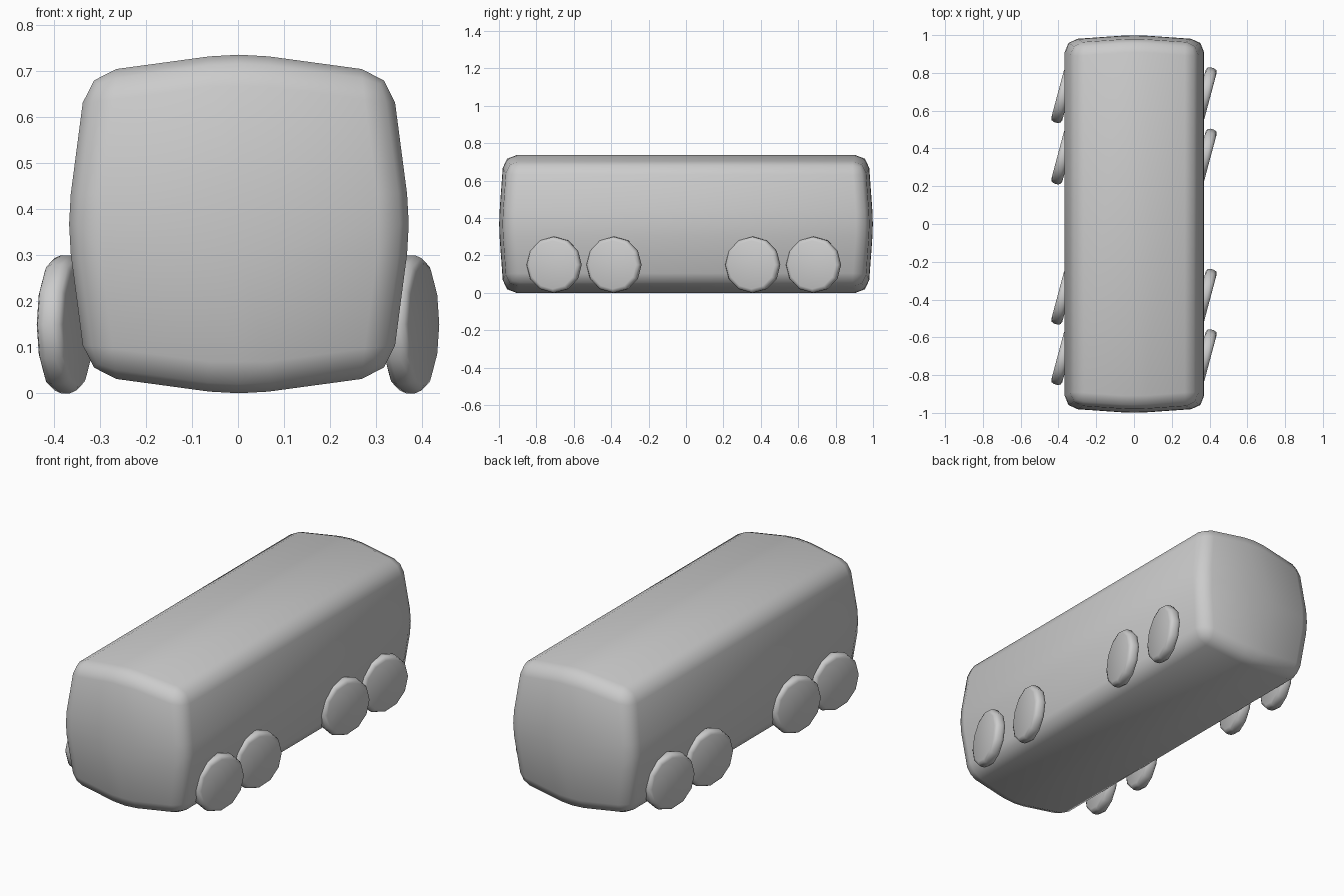
import bpy, bmesh, math

if "Cube" in bpy.data.objects:
    bpy.data.objects.remove(bpy.data.objects["Cube"])


def finish(obj, width, segments):
    # Round the edges and shade smoothly
    mod = obj.modifiers.new("Rounding", "BEVEL")
    mod.width = width
    mod.segments = segments
    mod.limit_method = 'NONE'
    bpy.ops.object.select_all(action='DESELECT')
    obj.select_set(True)
    bpy.context.view_layer.objects.active = obj
    bpy.ops.object.modifier_apply(modifier=mod.name)
    bpy.ops.object.shade_smooth_by_angle(angle=math.radians(55))


def body_point(i, j, k):
    # Each face bulges towards the middle of the box
    x = i * (0.331 + 0.043 * (1 - abs(k)))
    y = j * (0.953 + 0.026 * (1 - abs(k)) + 0.025 * (1 - abs(i)))
    z = 0.368 + k * (0.328 + 0.045 * (1 - abs(i)))
    return (x, y, z)


# Body: pillow-shaped box with a centre loop round its width and height
bm = bmesh.new()
steps = (-1, 0, 1)
v = {(i, j, k): bm.verts.new(body_point(i, j, k))
     for i in steps for j in (-1, 1) for k in steps if (i, j, k)}
for a in (-1, 0):
    for b in (-1, 0):
        for j in (-1, 1):  # front and back
            bm.faces.new([v[a, j, b], v[a + 1, j, b], v[a + 1, j, b + 1], v[a, j, b + 1]])
    for s in (-1, 1):
        bm.faces.new([v[s, -1, a], v[s, 1, a], v[s, 1, a + 1], v[s, -1, a + 1]])  # sides
        bm.faces.new([v[a, -1, s], v[a + 1, -1, s], v[a + 1, 1, s], v[a, 1, s]])  # roof, floor
bmesh.ops.recalc_face_normals(bm, faces=bm.faces)
mesh = bpy.data.meshes.new("body")
bm.to_mesh(mesh)
bm.free()
body = bpy.data.objects.new("body", mesh)
bpy.context.collection.objects.link(body)
body.location.x = 0.002
finish(body, 0.065, 2)

# Wheels: two pairs at each end, on both sides
for side, name in ((-1, "left"), (1, "right")):
    for n, y in enumerate((-0.705, -0.385, 0.357, 0.682)):
        bpy.ops.mesh.primitive_cylinder_add(
            vertices=12, radius=0.15, depth=0.06,
            location=(side * 0.375, y, 0.15))
        wheel = bpy.context.object
        wheel.name = f"{name}_wheel_{n + 1}"
        wheel.rotation_euler = (math.radians(15), math.radians(90), 0)
        bpy.ops.object.transform_apply(location=False, rotation=True, scale=False)
        # Round only the two rims
        mod = wheel.modifiers.new("Rim", "BEVEL")
        mod.width = 0.02
        mod.segments = 2
        mod.limit_method = 'ANGLE'
        mod.angle_limit = math.radians(60)
        bpy.ops.object.modifier_apply(modifier=mod.name)
        bpy.ops.object.shade_smooth_by_angle(angle=math.radians(50))
